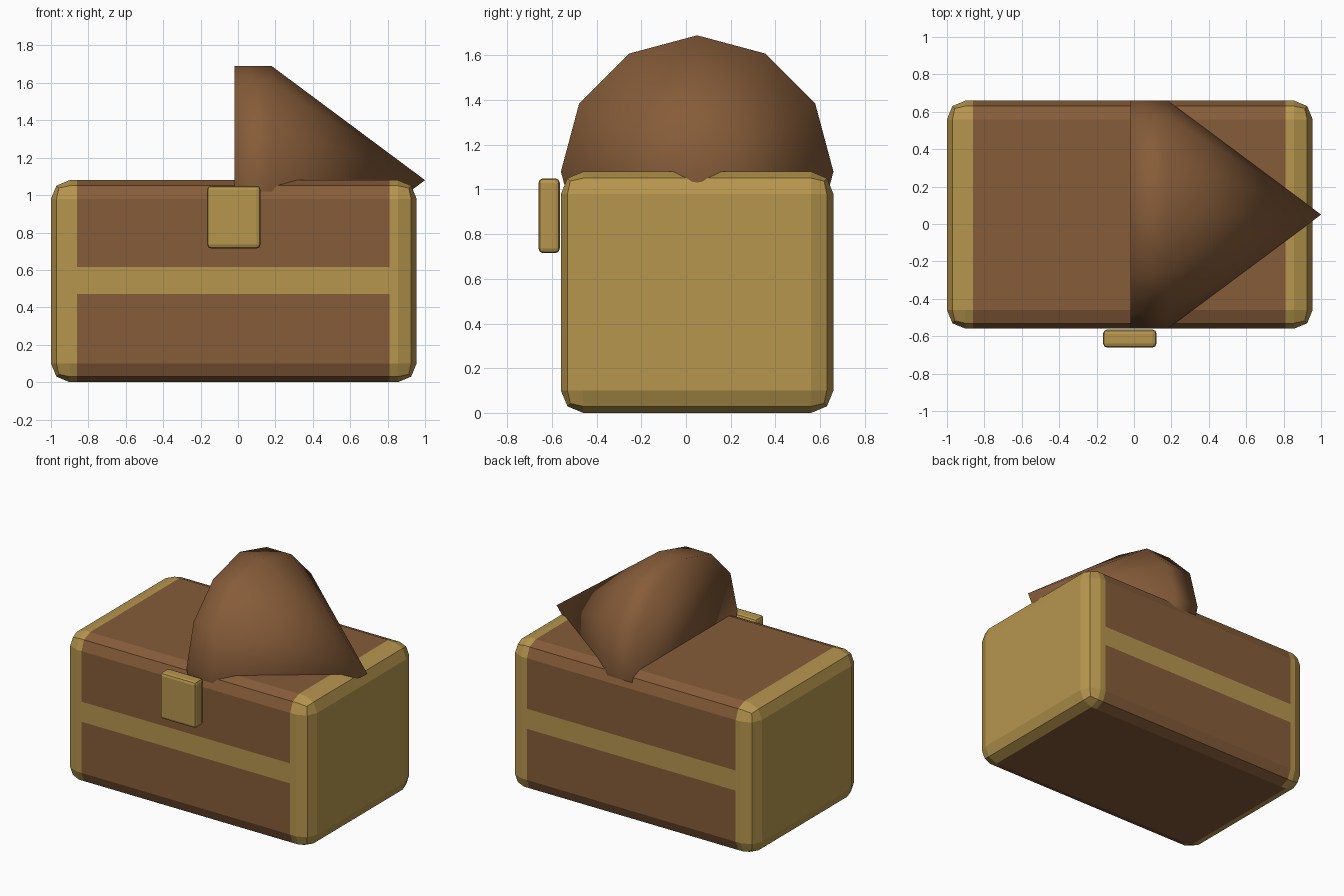
import bpy, bmesh, math
from mathutils import Vector

if "Cube" in bpy.data.objects:
    bpy.data.objects.remove(bpy.data.objects["Cube"])


def material(name, srgb):
    lin = [((c / 255 + 0.055) / 1.055) ** 2.4 for c in srgb]
    m = bpy.data.materials.new(name)
    m.diffuse_color = (*lin, 1)
    m.use_nodes = True
    m.node_tree.nodes["Principled BSDF"].inputs["Base Color"].default_value = m.diffuse_color
    return m


BROWN = material("brown wood", (134, 92, 57))
GOLD = material("dull gold", (183, 150, 78))


def finish(bm, name, mats, smooth=False):
    bmesh.ops.recalc_face_normals(bm, faces=bm.faces)
    for f in bm.faces:
        f.smooth = smooth
    me = bpy.data.meshes.new(name)
    bm.to_mesh(me)
    bm.free()
    for m in mats:
        me.materials.append(m)
    ob = bpy.data.objects.new(name, me)
    bpy.context.collection.objects.link(ob)
    return ob


def bevelled_box(lo, hi, width, segments):
    lo, hi = Vector(lo), Vector(hi)
    bm = bmesh.new()
    bmesh.ops.create_cube(bm, size=1)
    for v in bm.verts:
        v.co = Vector([(lo[i] + hi[i]) / 2 + v.co[i] * (hi[i] - lo[i]) for i in range(3)])
    bmesh.ops.bevel(bm, geom=bm.edges[:], offset=width, segments=segments,
                    profile=0.5, affect='EDGES')
    return bm


# Chest body: cut along the painted bands, then coloured by position
bm = bevelled_box((-1, -0.56, 0), (0.955, 0.66, 1.08), 0.1, 2)
X0, X1, Z0, Z1 = -0.86, 0.81, 0.47, 0.615
for co, no in (((X0, 0, 0), (1, 0, 0)), ((X1, 0, 0), (1, 0, 0)),
               ((0, 0, Z0), (0, 0, 1)), ((0, 0, Z1), (0, 0, 1))):
    bmesh.ops.bisect_plane(bm, geom=bm.verts[:] + bm.edges[:] + bm.faces[:],
                           plane_co=co, plane_no=no)
bm.normal_update()
for f in bm.faces:
    c = f.calc_center_median()
    gold = c.x < X0 or c.x > X1 or Z0 < c.z < Z1
    f.material_index = int(gold and f.normal.z > -0.95)
finish(bm, "chest_body", [BROWN, GOLD])

# Front latch
finish(bevelled_box((-0.165, -0.66, 0.715), (0.12, -0.565, 1.05), 0.02, 2),
       "latch", [GOLD])

# Lid: twelve-sided drum that runs out to a point on the right
bm = bmesh.new()
R, CY, CZ, N = 0.61, 0.05, 1.08, 12
rings = [[bm.verts.new((x, CY + R * math.cos(2 * math.pi * i / N),
                        CZ + R * math.sin(2 * math.pi * i / N))) for i in range(N)]
         for x in (-0.02, 0.18)]
tip = bm.verts.new((1, CY, CZ))
bm.faces.new(rings[0])
for i in range(N):
    j = (i + 1) % N
    bm.faces.new((rings[0][i], rings[0][j], rings[1][j], rings[1][i]))
    bm.faces.new((rings[1][i], rings[1][j], tip))
finish(bm, "pointed_lid", [BROWN], smooth=True)
